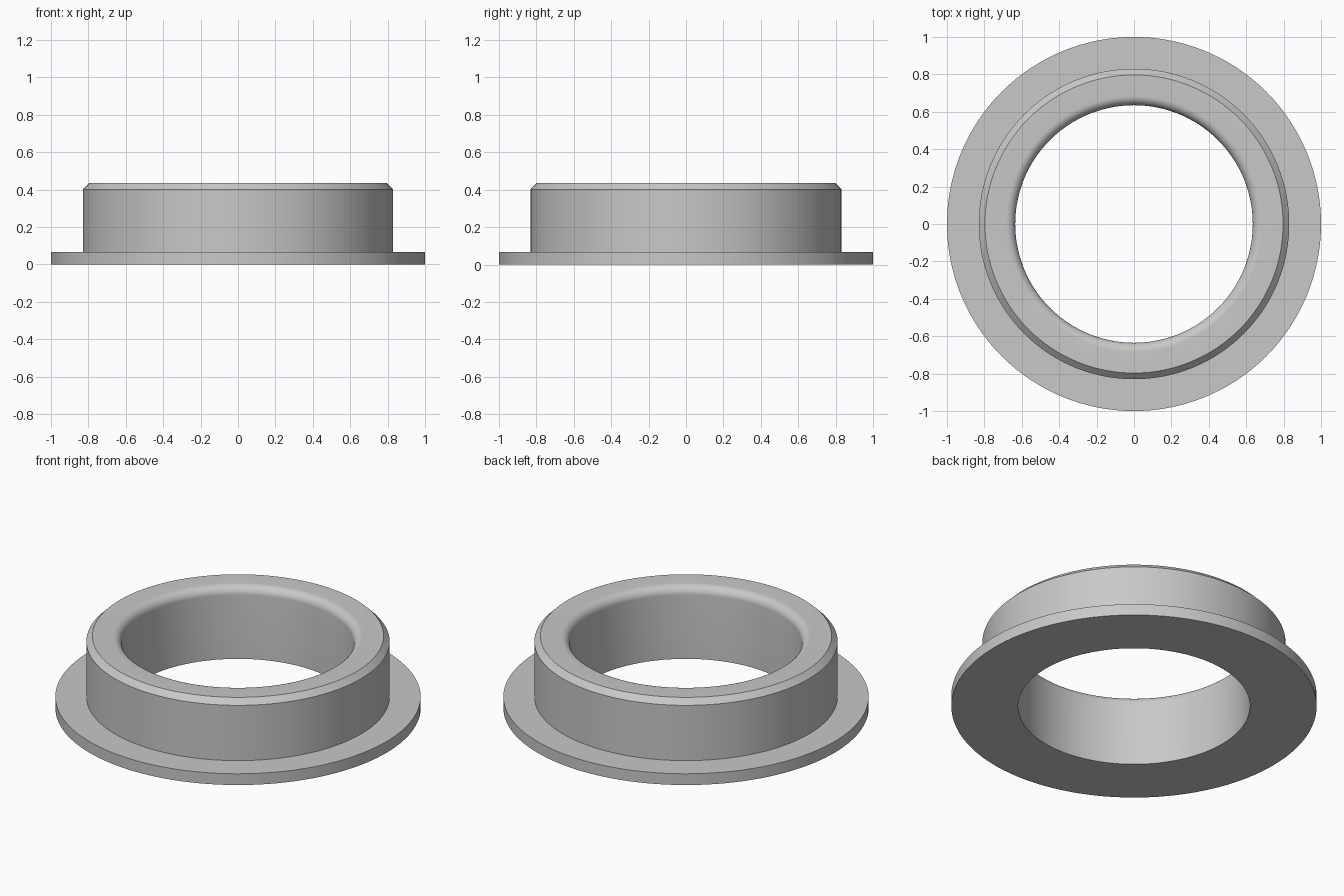
import bpy
import bmesh
from math import cos, sin, pi, radians

default = bpy.data.objects.get("Cube")
if default:
    bpy.data.objects.remove(default, do_unlink=True)

# Main dimensions
BORE, BODY, FLANGE = 0.635, 0.83, 1.0
HEIGHT, FLANGE_TOP = 0.435, 0.068
CHAMFER, FILLET = 0.033, 0.05
SEGMENTS, FILLET_STEPS = 128, 10

# Plain grey material
grey = bpy.data.materials.new("plain_grey")
grey.use_nodes = True
colour = (0.58, 0.58, 0.58, 1)
grey.diffuse_color = colour
grey.node_tree.nodes["Principled BSDF"].inputs["Base Color"].default_value = colour

# Cross-section: flange, body, outer chamfer, then rounded bore lip
profile = [
    (BORE, 0),
    (FLANGE, 0),
    (FLANGE, FLANGE_TOP),
    (BODY, FLANGE_TOP),
    (BODY, HEIGHT - CHAMFER),
    (BODY - CHAMFER, HEIGHT),
]
for i in range(FILLET_STEPS + 1):
    a = pi / 2 * (1 + i / FILLET_STEPS)
    profile.append((BORE + FILLET + FILLET * cos(a),
                    HEIGHT - FILLET + FILLET * sin(a)))

# Revolve the closed section around z
bm = bmesh.new()
verts = [bm.verts.new((r, 0, z)) for r, z in profile]
edges = [bm.edges.new((v, verts[(i + 1) % len(verts)])) for i, v in enumerate(verts)]
bmesh.ops.spin(bm, geom=verts + edges, cent=(0, 0, 0), axis=(0, 0, 1),
               angle=2 * pi, steps=SEGMENTS, use_merge=True)
bmesh.ops.remove_doubles(bm, verts=bm.verts, dist=0.0001)
bmesh.ops.recalc_face_normals(bm, faces=bm.faces)

mesh = bpy.data.meshes.new("flanged_bushing")
bm.to_mesh(mesh)
bm.free()
mesh.materials.append(grey)
bushing = bpy.data.objects.new("flanged_bushing", mesh)
bpy.context.collection.objects.link(bushing)

# Smooth round walls, keep the machined edges crisp
bpy.ops.object.select_all(action="DESELECT")
bushing.select_set(True)
bpy.context.view_layer.objects.active = bushing
bpy.ops.object.shade_smooth_by_angle(angle=radians(30))
